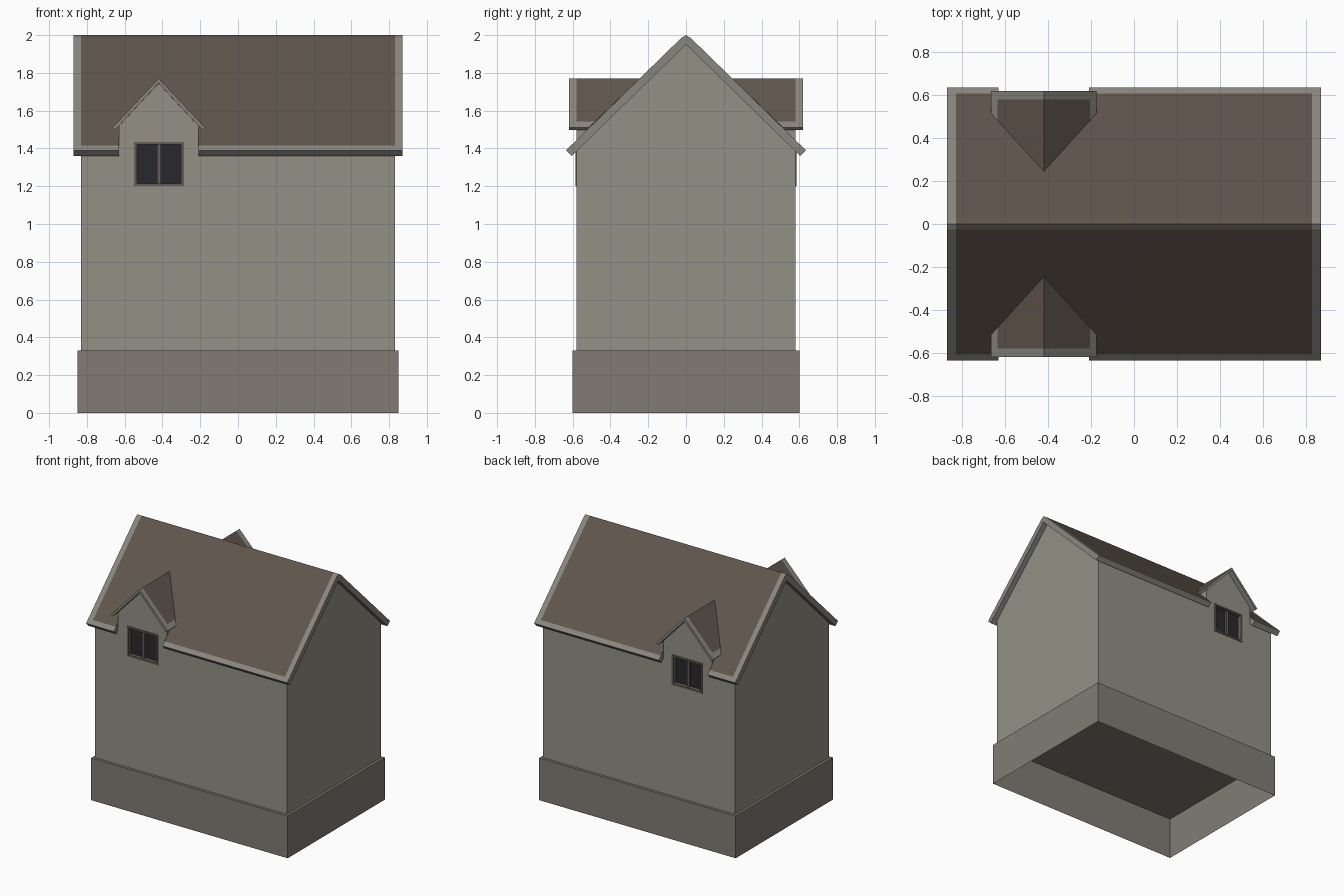
import bpy, bmesh
from mathutils import Vector

if "Cube" in bpy.data.objects:
    bpy.data.objects.remove(bpy.data.objects["Cube"])


def material(name, rgb):
    m = bpy.data.materials.new(name)
    m.diffuse_color = (*rgb, 1)
    m.use_nodes = True
    m.node_tree.nodes["Principled BSDF"].inputs["Base Color"].default_value = m.diffuse_color
    return m


WALL = material("plaster", (0.29, 0.28, 0.235))
BASE = material("base_stone", (0.22, 0.20, 0.175))
TILE = material("roof_tile", (0.115, 0.09, 0.072))
TRIM = material("roof_trim", (0.25, 0.24, 0.21))
FRAME = material("window_wood", (0.13, 0.11, 0.085))
GLASS = material("dark_glass", (0.022, 0.022, 0.026))

CX = -0.42            # dormer centre line
FRONT = -0.58         # wall plane
EAVE = 1.39           # wall top


def finish(name, bm, mats, mirror=True):
    """Turn a bmesh into an object, mirrored front to back."""
    bmesh.ops.remove_doubles(bm, verts=bm.verts, dist=1e-5)
    bmesh.ops.recalc_face_normals(bm, faces=bm.faces)
    me = bpy.data.meshes.new(name)
    bm.to_mesh(me)
    bm.free()
    for m in mats:
        me.materials.append(m)
    ob = bpy.data.objects.new(name, me)
    bpy.context.collection.objects.link(ob)
    if mirror:
        mod = ob.modifiers.new("front_back", 'MIRROR')
        mod.use_axis = (False, True, False)
    return ob


def box(bm, x0, x1, y0, y1, z0, z1):
    vs = bmesh.ops.create_cube(bm, size=1)['verts']
    for v in vs:
        v.co = Vector((x0 if v.co.x < 0 else x1, y0 if v.co.y < 0 else y1, z0 if v.co.z < 0 else z1))


def face(bm, pts):
    return bm.faces.new([bm.verts.new(p) for p in pts])


def loop_edges(bm, pts):
    vs = [bm.verts.new(p) for p in pts]
    return [bm.edges.new((vs[i], vs[i - 1])) for i in range(len(vs))]


def slab(bm, plan, cuts, height, is_trim, drop):
    """Sloped roof slab from a plan outline, with a border strip in trim colour."""
    part = bmesh.new()
    face(part, [(x, y, 0) for x, y in plan])
    for co, no in cuts:
        bmesh.ops.bisect_plane(part, geom=part.verts[:] + part.edges[:] + part.faces[:],
                               plane_co=co, plane_no=no)
    top = part.faces[:]
    for f in top:
        f.material_index = 1 if is_trim(f.calc_center_median()) else 0
    for v in part.verts:
        v.co.z = height(v.co)
    ret = bmesh.ops.extrude_face_region(part, geom=top, use_keep_orig=True)
    for v in [g for g in ret['geom'] if isinstance(g, bmesh.types.BMVert)]:
        v.co += Vector(drop(v.co))
    keep = set(top)
    for f in part.faces:
        if f not in keep:
            f.material_index = 1
    bmesh.ops.recalc_face_normals(part, faces=part.faces)
    tmp = bpy.data.meshes.new("tmp")
    part.to_mesh(tmp)
    part.free()
    bm.from_mesh(tmp)
    bpy.data.meshes.remove(tmp)


# Base: hollow box, open underneath
bm = bmesh.new()
box(bm, -0.85, 0.85, -0.60, 0.60, 0, 0.33)
bmesh.ops.delete(bm, geom=[f for f in bm.faces if f.calc_center_median().z < 0.01], context='FACES')
finish("base", bm, [BASE], mirror=False)

# Walls: front with dormer gable and window opening, half gable ends, dormer cheeks
WX0, WX1, WZ0, WZ1 = -0.55, -0.287, 1.20, 1.435
bm = bmesh.new()
outline = [(-0.83, 0.33), (0.83, 0.33), (0.83, EAVE), (CX + 0.21, EAVE), (CX + 0.21, 1.52),
           (CX, 1.745), (CX - 0.21, 1.52), (CX - 0.21, EAVE), (-0.83, EAVE)]
hole = [(WX0, WZ0), (WX1, WZ0), (WX1, WZ1), (WX0, WZ1)]
edges = loop_edges(bm, [(x, FRONT, z) for x, z in outline])
edges += loop_edges(bm, [(x, FRONT, z) for x, z in hole])
bmesh.ops.triangle_fill(bm, edges=edges, use_beauty=True, normal=(0, -1, 0))
for x in (-0.83, 0.83):
    face(bm, [(x, FRONT, 0.33), (x, 0, 0.33), (x, 0, 1.965), (x, FRONT, EAVE)])
for x in (CX - 0.21, CX + 0.21):
    face(bm, [(x, FRONT, EAVE), (x, FRONT, 1.52), (x, -0.49, 1.52)])
finish("walls", bm, [WALL])

# Main roof, notched at the eave where the dormer stands
bm = bmesh.new()
plan = [(-0.87, 0), (-0.87, -0.635), (CX - 0.21, -0.635), (CX - 0.21, -0.575),
        (CX + 0.21, -0.575), (CX + 0.21, -0.635), (0.87, -0.635), (0.87, 0)]
slab(bm, plan,
     [((-0.83, 0, 0), (1, 0, 0)), ((0.83, 0, 0), (1, 0, 0)),
      ((0, -0.608, 0), (0, 1, 0)), ((0, -0.025, 0), (0, 1, 0))],
     lambda c: 2.0 if c.y > -0.001 else 1.985 + (c.y + 0.025) * 0.975,
     lambda c: abs(c.x) > 0.83 or c.y < -0.608,
     lambda c: (0, 0, -0.04) if c.y > -0.001 else (0, 0.03, -0.03))
# open the seam so the mirrored halves join cleanly
bmesh.ops.delete(bm, geom=[f for f in bm.faces if all(v.co.y > -0.001 for v in f.verts)], context='FACES')
finish("main_roof", bm, [TILE, TRIM])

# Dormer roof: two slopes mitred into the main roof
bm = bmesh.new()
for s in (-1, 1):
    plan = [(CX, -0.62), (CX + s * 0.245, -0.62), (CX + s * 0.245, -0.515), (CX, -0.245)]
    slab(bm, plan,
         [((CX + s * 0.215, 0, 0), (1, 0, 0)), ((0, -0.58, 0), (0, 1, 0))],
         lambda c: 1.77 - abs(c.x - CX) * 1.06,
         lambda c: abs(c.x - CX) > 0.215 or c.y < -0.58,
         lambda c: (0, 0, -0.024) if abs(c.x - CX) < 0.001 else (-s * 0.013, 0, -0.013))
bmesh.ops.delete(bm, geom=[f for f in bm.faces if all(abs(v.co.x - CX) < 0.001 for v in f.verts)],
                 context='FACES')
finish("dormer_roof", bm, [TILE, TRIM])

# Window frame: four bars and a mullion
bm = bmesh.new()
t, y0, y1 = 0.014, -0.586, -0.545
mid = (WX0 + WX1) / 2
for x in (WX0, WX1 - t):
    box(bm, x, x + t, y0, y1, WZ0, WZ1)
for z in (WZ0, WZ1 - t):
    box(bm, WX0 + t, WX1 - t, y0, y1, z, z + t)
box(bm, mid - 0.011, mid + 0.011, -0.572, y1, WZ0 + t, WZ1 - t)
finish("window_frame", bm, [FRAME])

# Window glass, set back in the frame
bm = bmesh.new()
face(bm, [(x, -0.555, z) for x, z in hole])
finish("window_glass", bm, [GLASS])
